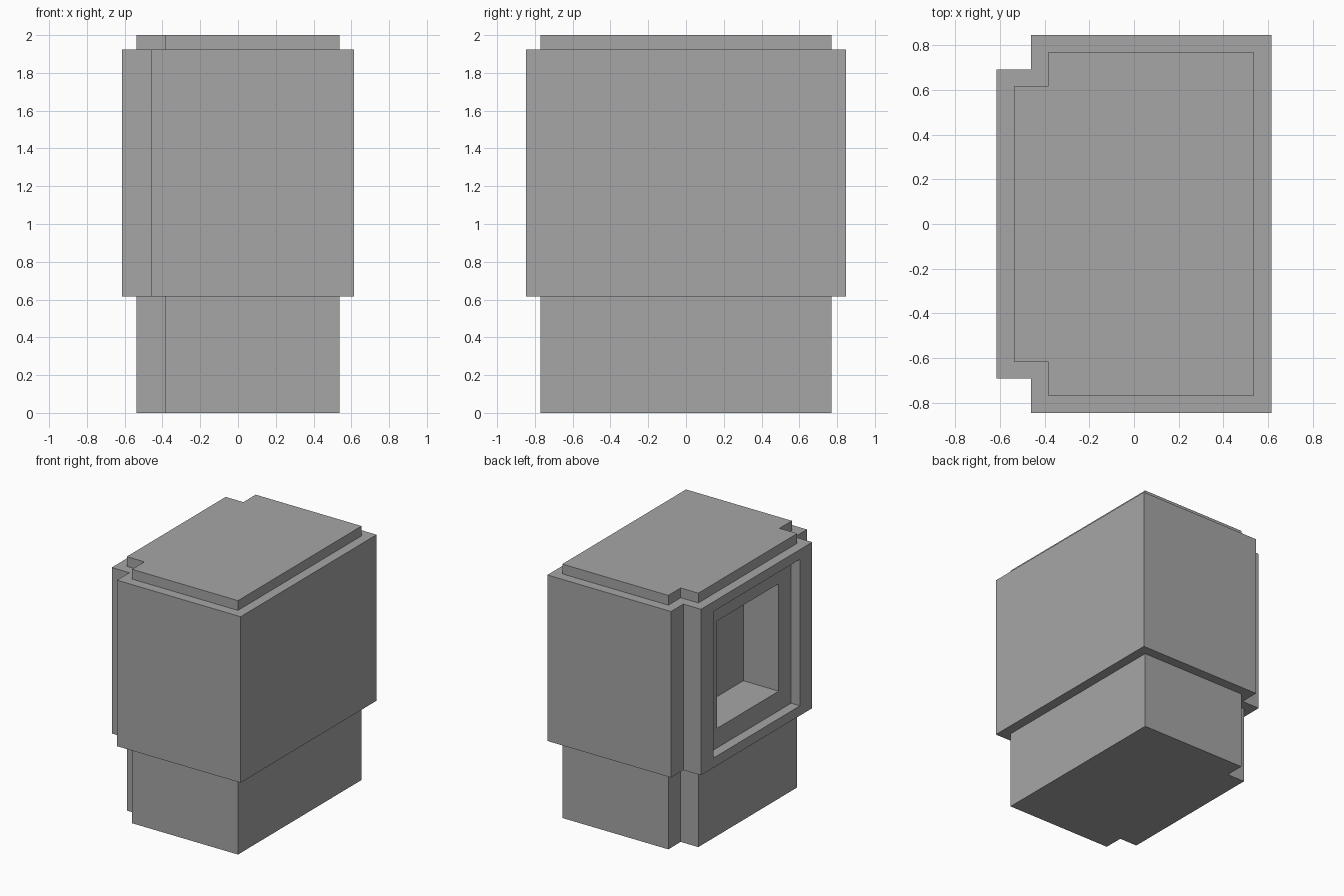
import bpy, bmesh

if "Cube" in bpy.data.objects:
    bpy.data.objects.remove(bpy.data.objects["Cube"])

U = 2 / 26  # model grid unit

grey = bpy.data.materials.new("stone_grey")
grey.diffuse_color = (0.38, 0.38, 0.38, 1)
grey.use_nodes = True
grey.node_tree.nodes["Principled BSDF"].inputs["Base Color"].default_value = grey.diffuse_color


def loft(bm, loops, cap_start=True, cap_end=True, skip=()):
    """Join matching point loops with quads; skip holds (step, side) pairs left open."""
    rings = [[bm.verts.new([c * U for c in p]) for p in loop] for loop in loops]
    n = len(rings[0])
    for s, (a, b) in enumerate(zip(rings, rings[1:])):
        for i in range(n):
            if (s, i) not in skip:
                j = (i + 1) % n
                bm.faces.new((a[i], a[j], b[j], b[i]))
    if cap_start:
        bm.faces.new(rings[0][::-1])
    if cap_end:
        bm.faces.new(rings[-1])


def outline(x, y, z):
    """Rectangle with both -x corners notched by two units."""
    return [(-x, y - 2, z), (-x, 2 - y, z), (2 - x, 2 - y, z), (2 - x, -y, z),
            (x, -y, z), (x, y, z), (2 - x, y, z), (2 - x, y - 2, z)]


def window(x, y, z0, z1):
    return [(x, y, z0), (x, -y, z0), (x, -y, z1), (x, y, z1)]


bm = bmesh.new()

# Narrow foot, wide casing and raised lid, with the -x casing face left open
loft(bm, [outline(7, 10, 0), outline(7, 10, 8), outline(8, 11, 8),
          outline(8, 11, 25), outline(7, 10, 25), outline(7, 10, 26)],
     skip={(2, 0)})

# Framed recess and deep opening in the -x face
loft(bm, [window(-8, 9, 8, 25), window(-8, 7, 9, 24), window(-7, 7, 9, 24),
          window(-7, 5, 11, 22), window(-3, 5, 11, 22)], cap_start=False)

bmesh.ops.remove_doubles(bm, verts=bm.verts, dist=1e-4)
bmesh.ops.recalc_face_normals(bm, faces=bm.faces)

mesh = bpy.data.meshes.new("cabinet_body")
bm.to_mesh(mesh)
bm.free()
mesh.materials.append(grey)
body = bpy.data.objects.new("cabinet_body", mesh)
bpy.context.collection.objects.link(body)
